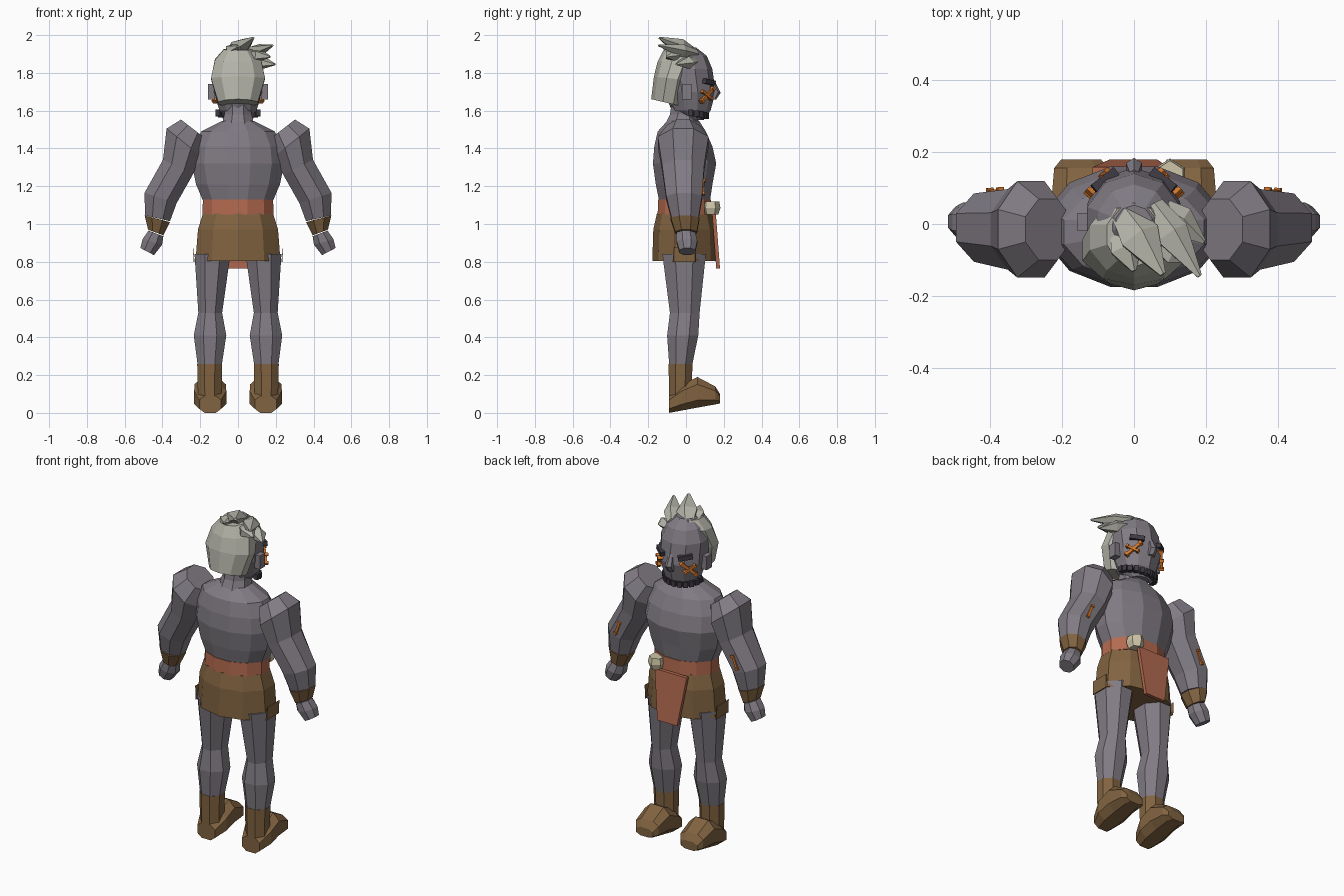
import bpy, bmesh, math
from mathutils import Vector, Matrix

if "Cube" in bpy.data.objects:
    bpy.data.objects.remove(bpy.data.objects["Cube"], do_unlink=True)


def material(name, r, g, b):
    m = bpy.data.materials.new(name)
    m.use_nodes = True
    m.diffuse_color = (r, g, b, 1)
    m.node_tree.nodes["Principled BSDF"].inputs["Base Color"].default_value = (r, g, b, 1)
    return m


SKIN = material("grey skin", .22, .20, .23)
LEATHER = material("brown leather", .22, .125, .052)
RUST = material("rust cloth", .46, .145, .08)
HAIR = material("pale grey hair", .46, .46, .40)
CREAM = material("cream pouch", .62, .56, .39)
DARK = material("dark beads", .05, .042, .056)
PAINT = material("orange paint", .65, .18, .025)


def finish(name, bm, mat):
    bmesh.ops.recalc_face_normals(bm, faces=bm.faces)
    mesh = bpy.data.meshes.new(name)
    bm.to_mesh(mesh)
    bm.free()
    mesh.materials.append(mat)
    ob = bpy.data.objects.new(name, mesh)
    bpy.context.collection.objects.link(ob)
    return ob


def loft(name, rings, mat, n=8, power=1.0):
    """Skin rings of (centre, half axis u, half axis v); flats touch the axes' ends."""
    bm = bmesh.new()
    rows = []
    k = math.cos(math.pi / n) ** power
    for c, u, v in rings:
        row = []
        for i in range(n):
            a = (i + .5) * math.tau / n
            p, q = (math.copysign(abs(f) ** power, f) / k for f in (math.cos(a), math.sin(a)))
            row.append(bm.verts.new(Vector(c) + Vector(u) * p + Vector(v) * q))
        rows.append(row)
    for a, b in zip(rows, rows[1:]):
        for i in range(n):
            j = (i + 1) % n
            bm.faces.new((a[i], a[j], b[j], b[i]))
    bm.faces.new(rows[0])
    bm.faces.new(rows[-1])
    return finish(name, bm, mat)


def band(z, hw, back, front, tilt=0, x=0):
    """Level ring: height, half width, back and front y, half rise toward the front."""
    return ((x, (back + front) / 2, z), (hw, 0, 0), (0, (front - back) / 2, tilt))


def limb(s, inner, outer, y, hy):
    """Ring across an arm between an inner and an outer (x, z) point."""
    a, b = (Vector((s * p[0], y, p[1])) for p in (inner, outer))
    return ((a + b) / 2, (b - a) / 2, (0, hy, 0))


def box(name, loc, size, mat, rot=Matrix.Identity(4)):
    bm = bmesh.new()
    bmesh.ops.create_cube(bm, size=1, matrix=Matrix.Translation(loc) @ rot @ Matrix.Diagonal((*size, 1)))
    return finish(name, bm, mat)


def stroke(name, a, b, w, mat, ends=True):
    """Painted bar with wider ends."""
    a, b = Vector(a), Vector(b)
    rot = (b - a).to_track_quat('Z', 'Y').to_matrix().to_4x4()
    box(name, (a + b) / 2, (w, w, (b - a).length), mat, rot)
    if ends:
        for p in (a, b):
            box(name + "_end", p, (w * 1.8, w * 1.3, w * .9), mat, rot)


# Torso, neck and belt
loft("torso", [band(1.11, .18, -.14, .125), band(1.21, .222, -.16, .14), band(1.32, .245, -.175, .16),
               band(1.41, .235, -.168, .14), band(1.49, .195, -.15, .105), band(1.545, .085, -.10, .07)], SKIN, 12)
loft("neck", [band(1.53, .085, -.11, .07), band(1.58, .072, -.085, .06), band(1.68, .075, -.07, .07)], SKIN)
loft("belt", [band(1.05, .188, -.15, .135), band(1.13, .186, -.148, .132)], RUST, 12)

# Skirt with wrapped side panels
loft("skirt", [band(.805, .225, -.17, .155), band(.97, .212, -.165, .15), band(1.055, .186, -.147, .13)], LEATHER, 10)
for s, side in ((1, "left"), (-1, "right")):
    panel = loft(side + "_hip_panel", [band(.80, .236, -.182, .165), band(.97, .24, -.178, .17)], LEATHER, 10)
    bm = bmesh.new()
    bm.from_mesh(panel.data)
    bmesh.ops.bisect_plane(bm, geom=bm.verts[:] + bm.edges[:] + bm.faces[:], plane_co=(s * .15, 0, 0),
                           plane_no=(s, 0, -.1), clear_inner=True)
    bmesh.ops.holes_fill(bm, edges=[e for e in bm.edges if e.is_boundary])
    bm.to_mesh(panel.data)
    bm.free()

# Hanging cloth and belt pouch
cloth = box("hanging_cloth", (-.01, .158, .91), (.21, .02, .29), RUST)
for v in cloth.data.vertices:
    if v.co.z < .9:
        v.co.x = v.co.x * .62 + .005
        v.co.y += .012
    else:
        v.co.y -= .01
loft("belt_pouch", [((.1, .13, 1.05), (.03, 0, 0), (0, .035, 0)), ((.1, .13, 1.085), (.042, 0, 0), (0, .045, 0)),
                    ((.1, .13, 1.12), (.036, 0, 0), (0, .04, 0))], CREAM, 6)

for s, side in ((1, "left"), (-1, "right")):
    # Arm, cuff and hand
    loft(side + "_arm", [limb(s, (.175, 1.455), (.302, 1.553), -.015, .085),
                         limb(s, (.195, 1.36), (.378, 1.505), -.015, .134),
                         limb(s, (.24, 1.26), (.397, 1.34), -.015, .112),
                         limb(s, (.325, 1.11), (.495, 1.165), -.01, .095),
                         limb(s, (.36, 1.015), (.492, 1.045), -.005, .072)], SKIN)
    loft(side + "_cuff", [limb(s, (.36, 1.01), (.494, 1.045), -.005, .076),
                          limb(s, (.395, .94), (.476, .97), 0, .058)], LEATHER)
    loft(side + "_hand", [limb(s, (.395, .935), (.474, .965), 0, .05),
                          limb(s, (.402, .89), (.505, .92), .005, .055),
                          limb(s, (.445, .835), (.517, .873), .007, .042)], SKIN)
    stroke(side + "_arm_mark", (s * .40, .088, 1.16), (s * .372, .09, 1.23), .014, PAINT)

    # Leg, boot and foot
    loft(side + "_leg", [band(.84, .095, -.125, .105, x=s * .135), band(.53, .063, -.085, .072, x=s * .147),
                         band(.41, .086, -.10, .065, x=s * .148), band(.24, .062, -.088, .03, x=s * .15)], SKIN)
    loft(side + "_boot", [band(.26, .066, -.092, .034, x=s * .15), band(.08, .062, -.09, .03, x=s * .15)], LEATHER)
    loft(side + "_foot", [((s * .147, y, (lo + hi) / 2), (hw, 0, 0), (0, 0, (hi - lo) / 2))
                          for y, lo, hi, hw in ((-.09, 0, .09, .058), (-.02, .013, .15, .085), (.06, .028, .19, .083),
                                                (.155, .045, .14, .075), (.18, .05, .10, .055))], LEATHER, 8, .75)

    # Ear, brow and cheek paint
    box(side + "_ear", (s * .14, .005, 1.70), (.035, .05, .08), SKIN)
    stroke(side + "_brow", (s * .05, .147, 1.745), (s * .112, .098, 1.757), .026, DARK, False)
    stroke(side + "_cheek_stripe", (s * .122, .085, 1.65), (s * .072, .14, 1.715), .016, PAINT)
    stroke(side + "_cheek_cross", (s * .122, .09, 1.70), (s * .085, .132, 1.665), .013, PAINT)

# Head and nose
loft("head", [band(1.55, .055, -.01, .09), band(1.60, .098, -.07, .125), band(1.70, .128, -.11, .15),
              band(1.82, .13, -.12, .133), band(1.89, .10, -.10, .105), band(1.935, .05, -.05, .05)], SKIN, 10)
loft("nose", [((0, .142, 1.66), (.02, 0, 0), (0, .016, 0)), ((0, .155, 1.695), (.022, 0, 0), (0, .025, 0)),
              ((0, .137, 1.76), (.012, 0, 0), (0, .012, 0))], SKIN, 6)

# Bead string along the jaw
for i in range(11):
    a = math.pi * i / 10
    box("jaw_bead", (.107 * math.cos(a), .025 + .085 * math.sin(a), 1.59 - .018 * math.sin(a)),
        (.026, .026, .032), DARK, Matrix.Rotation(a, 4, 'Z'))

# Hair mass and swept tufts
loft("hair", [band(1.64, .105, -.18, -.01, -.02), band(1.77, .143, -.165, .02, -.01),
              band(1.87, .122, -.145, .07, .01), band(1.925, .075, -.115, .055, .005)], HAIR, 10)


def tuft(base, tip, width):
    base, tip = Vector(base), Vector(tip)
    d = (tip - base).normalized()
    u = d.cross(Vector((0, 0, 1))).normalized()
    v = u.cross(d)
    loft("hair_tuft", [(base.lerp(tip, t), u * width * w, v * width * w * .7)
                       for t, w in ((0, .65), (.4, 1), (1, .15))], HAIR, 5)


tuft((-.03, .03, 1.91), (.08, -.14, 1.985), .05)
tuft((.05, .05, 1.90), (.182, -.145, 1.945), .042)
tuft((.08, .04, 1.86), (.195, -.05, 1.845), .04)
tuft((.07, -.05, 1.90), (.17, -.10, 1.885), .04)
tuft((-.04, -.03, 1.91), (.0, -.13, 1.94), .04)
